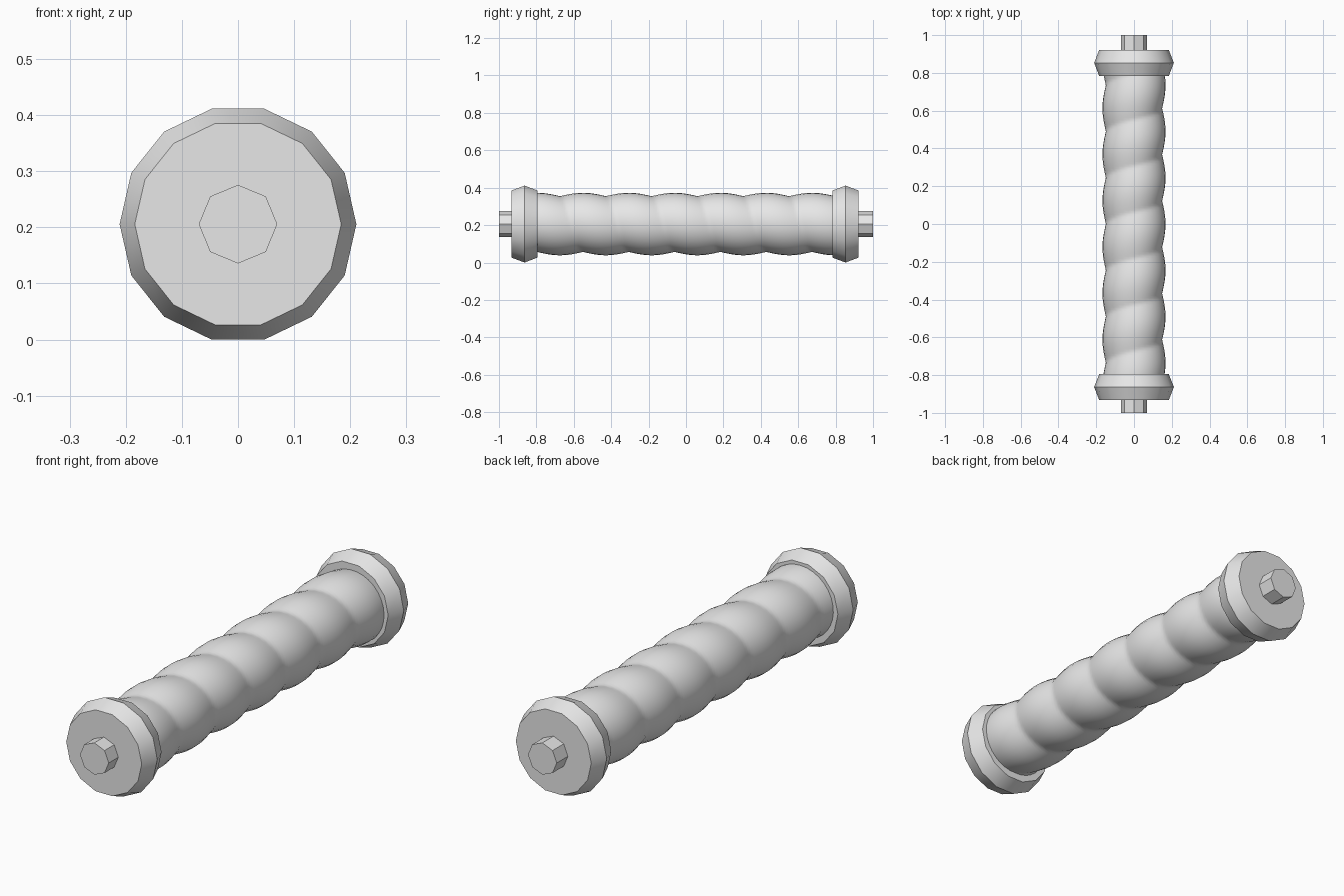
import bpy, bmesh, math

if "Cube" in bpy.data.objects:
    bpy.data.objects.remove(bpy.data.objects["Cube"])

CZ = 0.2057      # height of the rod axis
PITCH = 0.245    # length of one spiral turn

grey = bpy.data.materials.new("light_grey")
grey.diffuse_color = (0.8, 0.8, 0.8, 1)
grey.use_nodes = True
grey.node_tree.nodes["Principled BSDF"].inputs["Base Color"].default_value = grey.diffuse_color


def lathe(name, ys, sides, radius):
    """Closed tube along y; radius(i, y, angle) gives each point's radius."""
    bm = bmesh.new()
    rings = []
    for i, y in enumerate(ys):
        ring = []
        for k in range(sides):
            a = 2 * math.pi * k / sides
            r = radius(i, y, a)
            ring.append(bm.verts.new((r * math.cos(a), y, CZ + r * math.sin(a))))
        rings.append(ring)
    for lo, hi in zip(rings, rings[1:]):
        for k in range(sides):
            n = (k + 1) % sides
            bm.faces.new((lo[k], lo[n], hi[n], hi[k]))
    bm.faces.new(rings[0])
    bm.faces.new(rings[-1])
    bmesh.ops.recalc_face_normals(bm, faces=bm.faces)
    mesh = bpy.data.meshes.new(name)
    bm.to_mesh(mesh)
    bm.free()
    mesh.materials.append(grey)
    obj = bpy.data.objects.new(name, mesh)
    bpy.context.collection.objects.link(obj)
    bpy.ops.object.select_all(action='DESELECT')
    obj.select_set(True)
    bpy.context.view_layer.objects.active = obj
    bpy.ops.object.shade_smooth_by_angle(angle=math.radians(30))
    return obj


# spiral grip: rounded bulges with a single helical groove
def grip_radius(i, y, a):
    phase = y / PITCH - 0.5 + a / (2 * math.pi)
    return 0.149 + 0.018 * abs(math.sin(math.pi * phase))


lathe("twisted_grip", [-0.82 + 1.64 * i / 134 for i in range(135)], 32, grip_radius)

# bevelled end collars, 14 sided with a ridge in the middle
collar = (0.184, 0.211, 0.184)
lathe("front_collar", (-0.933, -0.863, -0.795), 14, lambda i, y, a: collar[i])
lathe("back_collar", (0.783, 0.853, 0.922), 14, lambda i, y, a: collar[i])

# octagonal end pins
lathe("front_pin", (-1.0, -0.9), 8, lambda i, y, a: 0.07)
lathe("back_pin", (0.9, 1.0), 8, lambda i, y, a: 0.07)
